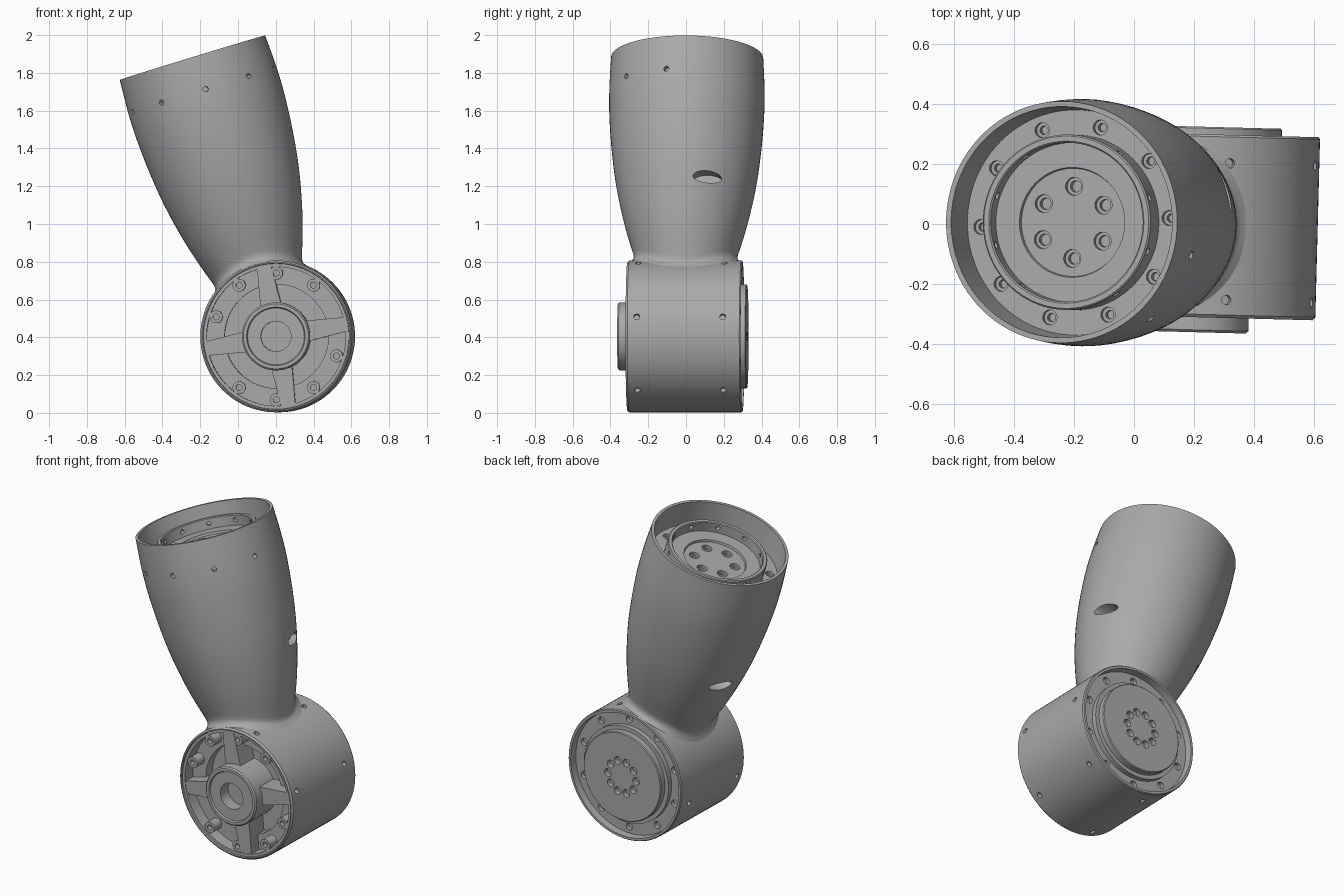
import bpy, bmesh
from math import sin, cos, sqrt, pi, radians
from mathutils import Matrix, Vector

cube = bpy.data.objects.get("Cube")
if cube:
    bpy.data.objects.remove(cube)

grey = bpy.data.materials.new("machined_grey")
grey.use_nodes = True
grey.diffuse_color = (0.4, 0.4, 0.4, 1)
grey.node_tree.nodes["Principled BSDF"].inputs["Base Color"].default_value = (0.4, 0.4, 0.4, 1)

# Joint frame: local z points to the front. Arm frame: local z runs up the arm.
YAW = Matrix.Rotation(radians(-1.5), 4, 'Z')
CENTRE = YAW @ Matrix.Translation((0.21, 0, 0.405))
JOINT = CENTRE @ Matrix.Rotation(radians(90), 4, 'X')
ARM = CENTRE @ Matrix.Rotation(radians(-17), 4, 'Y')
SIDES = 96


def make(name, bm, frame):
    bmesh.ops.remove_doubles(bm, verts=bm.verts, dist=1e-5)
    bmesh.ops.recalc_face_normals(bm, faces=bm.faces)
    mesh = bpy.data.meshes.new(name)
    bm.to_mesh(mesh)
    bm.free()
    mesh.materials.append(grey)
    ob = bpy.data.objects.new(name, mesh)
    ob.matrix_world = frame
    bpy.context.collection.objects.link(ob)
    return ob


def loft(name, rings, frame):
    """Skin a list of functions angle -> (radius, height), closing both ends."""
    bm = bmesh.new()
    loops = []
    for ring in rings:
        loop = []
        for i in range(SIDES):
            a = 2 * pi * i / SIDES
            r, h = ring(a)
            loop.append(bm.verts.new((r * cos(a), r * sin(a), h)))
        loops.append(loop)
    for lo, hi in zip(loops, loops[1:]):
        for i in range(SIDES):
            j = (i + 1) % SIDES
            bm.faces.new((lo[i], lo[j], hi[j], hi[i]))
    bm.faces.new(loops[0])
    bm.faces.new(loops[-1])
    return make(name, bm, frame)


def flat(profile):
    return [lambda a, p=p: p for p in profile]


def axial(count, ring, z, start=0):
    """Positions on a bolt circle, drilled along local z."""
    return [Matrix.Rotation(radians(start) + 2 * pi * k / count, 4, 'Z')
            @ Matrix.Translation((ring, 0, z)) for k in range(count)]


def radial(angles, r, z):
    """Positions drilled inwards from a round wall."""
    return [Matrix.Rotation(radians(a), 4, 'Z') @ Matrix.Translation((r, 0, z))
            @ Matrix.Rotation(pi / 2, 4, 'Y') for a in angles]


def cylinders(places, radius, length, segments=20):
    bm = bmesh.new()
    for m in places:
        bmesh.ops.create_cone(bm, cap_ends=True, segments=segments, radius1=radius,
                              radius2=radius, depth=length, matrix=m)
    return bm


def cut(target, bm):
    """Subtract the given shapes, then discard them."""
    cutter = make("cutter", bm, target.matrix_world.copy())
    cutter.hide_render = True
    mod = target.modifiers.new("cut", 'BOOLEAN')
    mod.operation = 'DIFFERENCE'
    mod.solver = 'EXACT'
    mod.object = cutter
    bpy.context.view_layer.objects.active = target
    bpy.ops.object.modifier_apply(modifier=mod.name)
    bpy.data.objects.remove(cutter)


# Joint housing: hub and pocket at the front, output flange at the back
housing = loft("joint_housing", flat([
    (0.01, 0.27), (0.08, 0.27), (0.08, 0.345), (0.15, 0.345), (0.155, 0.355),
    (0.172, 0.355), (0.18, 0.347), (0.18, 0.16), (0.275, 0.16), (0.275, 0.22),
    (0.368, 0.22), (0.368, 0.295), (0.385, 0.295), (0.387, 0.305), (0.393, 0.305),
    (0.402, 0.295), (0.402, -0.298), (0.397, -0.305), (0.383, -0.305),
    (0.38, -0.26), (0.30, -0.26), (0.30, -0.29), (0.275, -0.29),
    (0.275, -0.325), (0.27, -0.33), (0.01, -0.33)]), JOINT)
side_angles = (75, 15, -45, -105, -165)
for row in (0.245, -0.21):
    cut(housing, cylinders(radial(side_angles, 0.40, row), 0.016, 0.05))
cut(housing, cylinders(axial(10, 0.338, -0.26, 18), 0.022, 0.05))
cut(housing, cylinders(axial(10, 0.10, -0.33), 0.024, 0.06))

# Four spokes bridging the front pocket, wider towards the hub
bm = bmesh.new()
for k in range(4):
    turn = Matrix.Rotation(radians(10 + 90 * k), 4, 'Z')
    spoke = bmesh.ops.create_cube(bm, size=1)["verts"]
    for v in spoke:
        outer = v.co.x > 0
        v.co = turn @ Vector((0.375 if outer else 0.165,
                              v.co.y * (0.075 if outer else 0.11),
                              0.292 if v.co.z > 0 else 0.15))
make("front_spokes", bm, JOINT)

# Screw posts around the pocket
post_places = [m for k, m in enumerate(axial(10, 0.335, 0.25, 18)) if k not in (0, 5)]
posts = make("front_screw_posts", cylinders(post_places, 0.034, 0.08, 24), JOINT)
cut(posts, cylinders([m @ Matrix.Translation((0, 0, 0.04)) for m in post_places], 0.016, 0.06))

# Arm outline as (height, radius), blended smoothly
OUTLINE = [(0.30, 0.222), (0.45, 0.275), (0.62, 0.325), (0.83, 0.37),
           (1.04, 0.397), (1.25, 0.411), (1.40, 0.410), (1.543, 0.4025)]


def arm_radius(t):
    n = len(OUTLINE)
    i = max(k for k in range(n - 1) if k == 0 or OUTLINE[k][0] <= t)
    slope = lambda k: ((OUTLINE[min(k + 1, n - 1)][1] - OUTLINE[max(k - 1, 0)][1])
                       / (OUTLINE[min(k + 1, n - 1)][0] - OUTLINE[max(k - 1, 0)][0]))
    (t0, r0), (t1, r1) = OUTLINE[i], OUTLINE[i + 1]
    w, s = t1 - t0, (t - t0) / (t1 - t0)
    return ((2*s**3 - 3*s**2 + 1) * r0 + (s**3 - 2*s**2 + s) * w * slope(i)
            + (3*s**2 - 2*s**3) * r1 + (s**3 - s**2) * w * slope(i + 1))


def seat(a, r=0.255):
    """Height of the round housing under the arm wall."""
    return sqrt(0.402 ** 2 - (r * cos(a)) ** 2)


def fillet(h, flare):
    def ring(a):
        t = seat(a) + h
        r = arm_radius(t) + flare
        return (r, t) if h > 0 else (r, seat(a, r) - 0.004)
    return ring


def body(f):
    def ring(a):
        t = (seat(a) + 0.06) * (1 - f) + 1.543 * f
        return arm_radius(t), t
    return ring


# Arm shell: base fillet, barrel, and the stepped cup in its open end
rings = flat([(0.02, 0.385), (0.15, 0.385)])
rings += [fillet(0, 0.045), fillet(0.008, 0.023), fillet(0.022, 0.009), fillet(0.04, 0.002)]
rings += [body(k / 20) for k in range(21)]
rings += flat([
    (0.385, 1.543), (0.375, 1.39), (0.292, 1.39), (0.292, 1.485), (0.287, 1.49),
    (0.270, 1.49), (0.265, 1.485), (0.265, 1.425), (0.183, 1.425),
    (0.180, 1.412), (0.01, 1.412)])
arm = loft("arm_shell", rings, ARM)

# Screw holes: outer wall, inner collar, cup floor and centre plate
cut(arm, cylinders(radial([-14 - 36 * k for k in range(5)], 0.405, 1.36), 0.014, 0.06))
cut(arm, cylinders(radial([18 + 36 * k for k in range(10)], 0.28, 1.458), 0.013, 0.06))
for radius, depth in ((0.025, 0.04), (0.014, 0.09)):
    cut(arm, cylinders(axial(10, 0.328, 1.39, 4), radius, depth))
    cut(arm, cylinders(axial(6, 0.12, 1.412, 30), radius + 0.005, depth))

# Cable slots on both sides of the arm
slots = cylinders([Matrix.Translation((side * 0.36, 0.12, 0.78))
                   @ Matrix.Rotation(pi / 2, 4, 'Y')
                   @ Matrix.Diagonal((0.42, 1, 1, 1)) for side in (-1, 1)], 0.075, 0.2, 32)
cut(arm, slots)

# Smooth the round walls, keep machined edges crisp
bpy.ops.object.select_all(action='DESELECT')
for ob in (housing, arm, posts):
    ob.select_set(True)
bpy.context.view_layer.objects.active = arm
bpy.ops.object.shade_smooth_by_angle(angle=radians(32))
